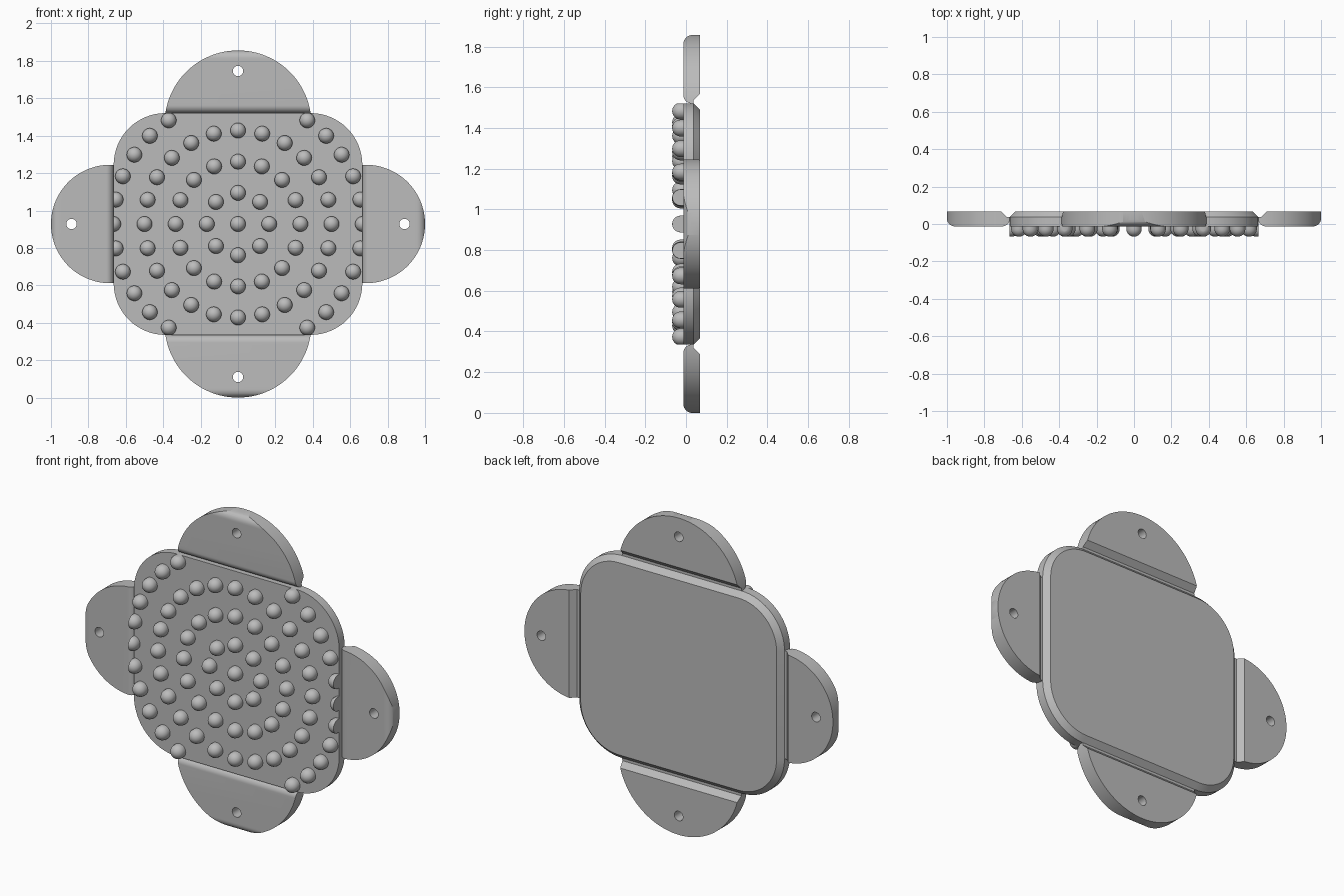
import bpy, bmesh, math
from mathutils import Matrix, Vector

if "Cube" in bpy.data.objects:
    bpy.data.objects.remove(bpy.data.objects["Cube"])

HX, HZ, CORNER = 0.665, 0.593, 0.277     # panel half sizes and corner radius
FLAP = 0.335                             # flap length
FRONT, BACK = -0.013, 0.068              # plate depth range
MID = HZ + FLAP                          # height of the centre
CHAMFER = 0.03

grey = bpy.data.materials.new("plain grey")
grey.use_nodes = True
grey.diffuse_color = (0.5, 0.5, 0.5, 1)
grey.node_tree.nodes["Principled BSDF"].inputs["Base Color"].default_value = (0.5, 0.5, 0.5, 1)


def finish(name, bm):
    bmesh.ops.recalc_face_normals(bm, faces=bm.faces)
    mesh = bpy.data.meshes.new(name)
    bm.to_mesh(mesh)
    bm.free()
    mesh.materials.append(grey)
    ob = bpy.data.objects.new(name, mesh)
    bpy.context.collection.objects.link(ob)
    return ob


def select(ob):
    bpy.ops.object.select_all(action='DESELECT')
    ob.select_set(True)
    bpy.context.view_layer.objects.active = ob


def smooth(ob):
    select(ob)
    bpy.ops.object.shade_smooth_by_angle(angle=math.radians(30))


def arc(cx, cy, r, a0, a1, n):
    steps = [math.radians(a0 + (a1 - a0) * i / n) for i in range(n + 1)]
    return [(cx + r * math.cos(a), cy + r * math.sin(a)) for a in steps]


def prism(name, points, direction):
    """Extrude a closed 3D outline along a vector."""
    bm = bmesh.new()
    face = bm.faces.new([bm.verts.new(p) for p in points])
    out = bmesh.ops.extrude_face_region(bm, geom=[face], use_keep_orig=True)
    moved = [g for g in out["geom"] if isinstance(g, bmesh.types.BMVert)]
    bmesh.ops.translate(bm, verts=moved, vec=Vector(direction))
    return finish(name, bm)


def cut(ob, tool, operation):
    mod = ob.modifiers.new("cut", 'BOOLEAN')
    mod.object, mod.operation, mod.solver = tool, operation, 'EXACT'
    select(ob)
    bpy.ops.object.modifier_apply(modifier=mod.name)
    bpy.data.objects.remove(tool)


def rounded_rect(inset):
    r, x, z = CORNER - inset, HX - CORNER, HZ - CORNER
    pts = []
    for i, (sx, sz) in enumerate([(1, 1), (-1, 1), (-1, -1), (1, -1)]):
        pts += arc(sx * x, sz * z, r, 90 * i, 90 * i + 90, 16)
    return pts


# Centre panel with a chamfered back edge
bm = bmesh.new()
rings = [[bm.verts.new((x, y, z + MID)) for x, z in rounded_rect(inset)]
         for y, inset in [(FRONT, 0), (BACK - CHAMFER, 0), (BACK, CHAMFER)]]
for a, b in zip(rings, rings[1:]):
    for i in range(len(a)):
        j = (i + 1) % len(a)
        bm.faces.new((a[i], a[j], b[j], b[i]))
bm.faces.new(rings[0])
bm.faces.new(rings[-1])
smooth(finish("panel", bm))

# Four hinged flaps, each a cross-section trimmed to a round outline with a hole
web = BACK - CHAMFER
section = [(-0.01, web), (0.015, web), (0.015 + CHAMFER, BACK), (FLAP + 0.001, BACK)]
section += arc(FLAP - 0.045, FRONT + 0.045, 0.0455, 0, -90, 10)
section += arc(0.04, FRONT + 0.04, 0.04, -90, -170, 10)
section += [(-0.01, FRONT + 0.035)]
flaps = [("top_flap", HX - CORNER, HZ, 0), ("left_flap", HZ - CORNER, HX, 90),
         ("bottom_flap", HX - CORNER, HZ, 180), ("right_flap", HZ - CORNER, HX, 270)]
for name, half, reach, turn in flaps:
    radius = (half ** 2 + FLAP ** 2) / (2 * FLAP)
    centre = FLAP - radius
    start = math.degrees(math.atan2(-centre, half))
    outline = [(-half, -0.01), (half, -0.01)] + arc(0, centre, radius, start, 180 - start, 56)
    flap = prism(name, [(-1, y, u) for u, y in section], (2, 0, 0))
    disc = prism("trim", [(t, -0.2, u) for t, u in outline], (0, 0.4, 0))
    hole = prism("hole", [(t, -0.2, u) for t, u in arc(0, 0.225, 0.028, 0, 345, 23)], (0, 0.4, 0))
    cut(flap, disc, 'INTERSECT')
    cut(flap, hole, 'DIFFERENCE')
    flap.data.transform(Matrix.Translation((0, 0, MID))
                        @ Matrix.Rotation(math.radians(turn), 4, 'Y')
                        @ Matrix.Translation((0, 0, reach)))
    smooth(flap)

# Rings of domed studs, trimmed flush with the panel sides
STUD = 0.041
spots = [(0, 0)]
for ring in range(1, 5):
    for i in range(8 * ring):
        a = math.tau * i / (8 * ring)
        spots.append((ring / 6 * math.cos(a), ring / 6 * math.sin(a)))
bm = bmesh.new()
for x, z in spots:
    if abs(z) > HZ:
        continue
    place = Matrix.Translation((x, -0.068 + STUD, z + MID)) @ Matrix.Rotation(math.pi / 2, 4, 'X')
    ball = bmesh.ops.create_uvsphere(bm, u_segments=24, v_segments=14, radius=STUD, matrix=place)
    # Straighten the buried half into a short stem
    for v in ball["verts"]:
        if v.co.y > -0.068 + STUD + 0.001:
            off = Vector((v.co.x - x, 0, v.co.z - z - MID))
            if off.length > 0.001:
                off = off.normalized() * STUD
            v.co = (x + off.x, v.co.y, z + MID + off.z)
for side in (1, -1):
    for point, normal in [((side * HX, 0, MID), (side, 0, 0)),
                          ((0, 0, MID + side * HZ), (0, 0, side))]:
        geom = bm.verts[:] + bm.edges[:] + bm.faces[:]
        out = bmesh.ops.bisect_plane(bm, geom=geom, plane_co=point, plane_no=normal, clear_outer=True)
        edges = [g for g in out["geom_cut"] if isinstance(g, bmesh.types.BMEdge)]
        bmesh.ops.holes_fill(bm, edges=edges, sides=0)
smooth(finish("studs", bm))
